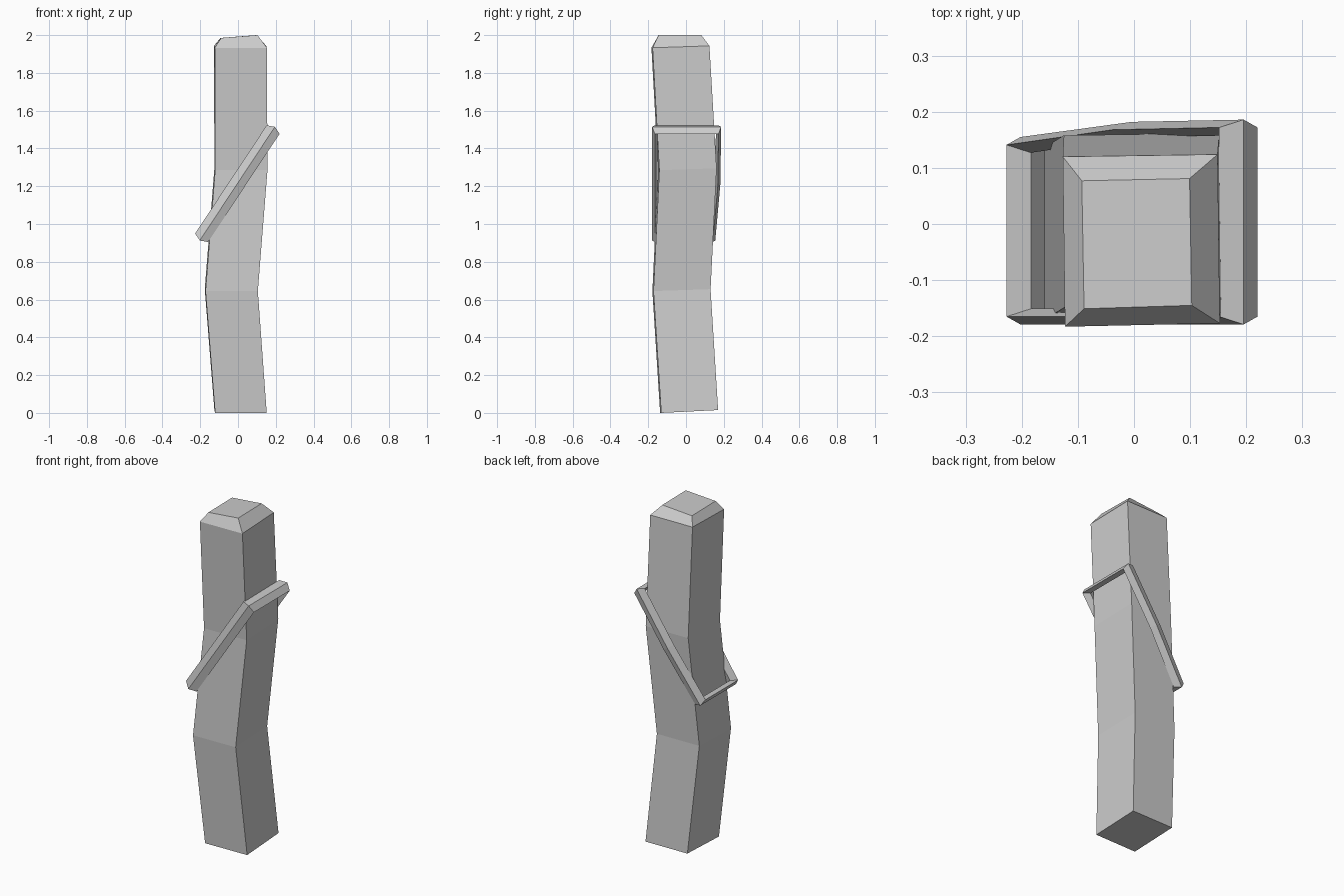
import bpy
from mathutils import Vector

if "Cube" in bpy.data.objects:
    bpy.data.objects.remove(bpy.data.objects["Cube"])


def loft(name, rings, closed):
    """Skin a list of four-point rings with quads; cap the ends unless closed."""
    verts = [tuple(p) for r in rings for p in r]
    count, sides = len(rings), len(rings[0])
    faces = []
    for i in range(count if closed else count - 1):
        a, b = i * sides, (i + 1) % count * sides
        for j in range(sides):
            k = (j + 1) % sides
            faces.append((a + j, a + k, b + k, b + j))
    if not closed:
        faces.append(tuple(reversed(range(sides))))
        faces.append(tuple(range((count - 1) * sides, count * sides)))
    mesh = bpy.data.meshes.new(name)
    mesh.from_pydata(verts, [], faces)
    obj = bpy.data.objects.new(name, mesh)
    bpy.context.collection.objects.link(obj)
    return obj


def section(x0, x1, y0, y1, z, back=0.01, right=0.0):
    """Slightly skewed square cross-section with a tilt to back and right."""
    return [(x0 + 0.004, y0, z), (x1, y0 + 0.006, z + right),
            (x1 - 0.004, y1, z + right + back), (x0, y1 - 0.004, z + back)]


# Crooked post with a chamfered top
loft("post", [
    section(-0.125, 0.152, -0.137, 0.17, 0.0, 0.015),
    section(-0.176, 0.105, -0.178, 0.13, 0.645),
    section(-0.125, 0.156, -0.147, 0.162, 1.285),
    section(-0.127, 0.153, -0.183, 0.124, 1.933),
    section(-0.093, 0.103, -0.151, 0.081, 1.985, 0.0, 0.015),
], False)

# Slanted band around the post: diamond section swept along a tilted loop
slope = Vector((0.55, 0, 0.835))
normal = Vector((-0.835, 0, 0.55))
side = Vector((0, 1, 0))
W, T = 0.041, 0.017
path = [  # centre point, outward along slope, outward along y
    ((-0.193, -0.165, 0.927), -1, -1),
    ((0.186, -0.165, 1.500), 1, -1),
    ((0.186, 0.172, 1.500), 1, 1),
    ((-0.004, 0.168, 1.213), 0, 1),
    ((-0.193, 0.141, 0.927), -1, 1),
]
rings = []
for centre, s, y in path:
    c = Vector(centre)
    out = slope * s * T + side * y * 0.014
    rings.append([c + normal * W, c + out, c - normal * W, c - out])
band = loft("slanted_band", rings, True)
band.data.flip_normals()
